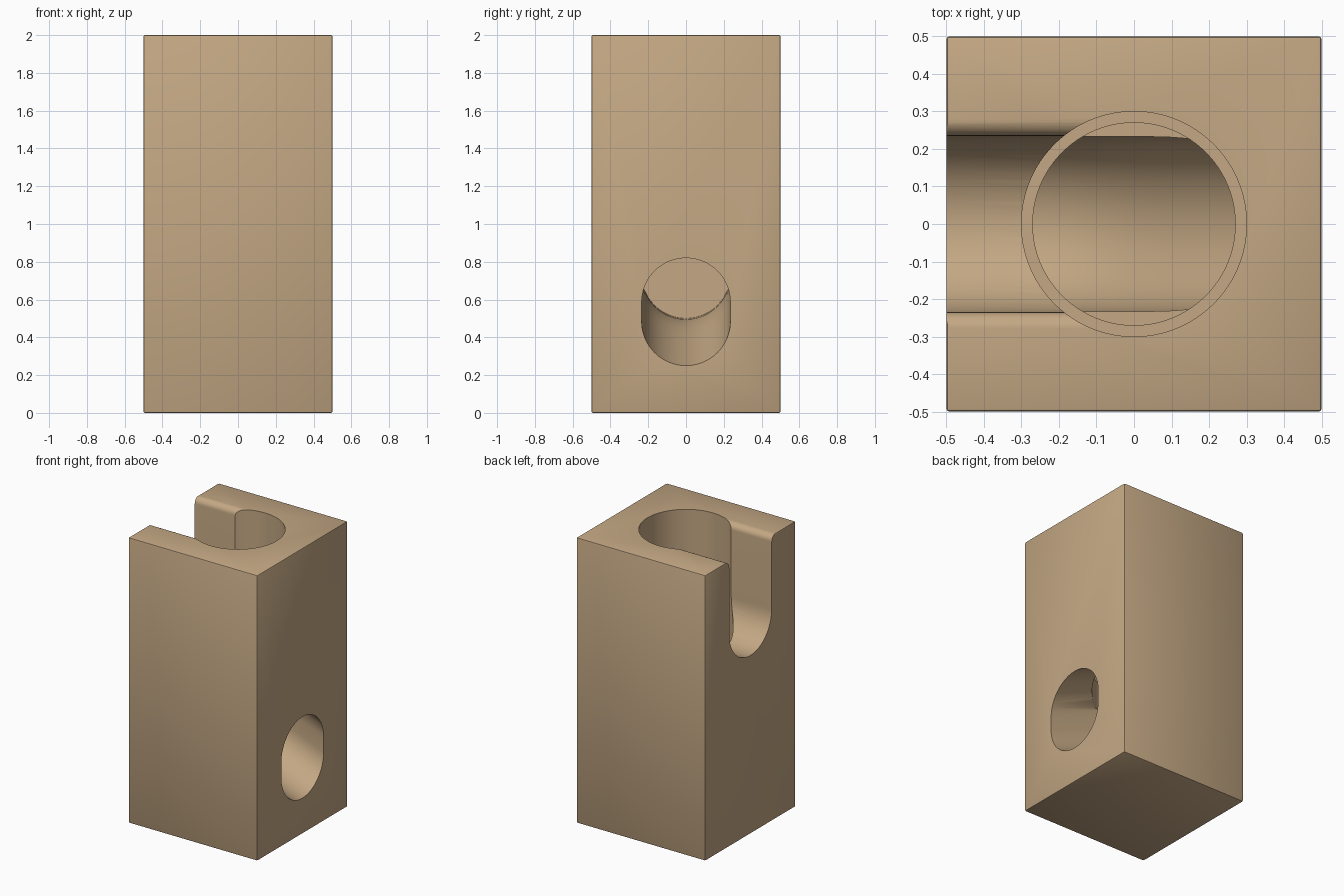
import bpy, bmesh, math

if "Cube" in bpy.data.objects:
    bpy.data.objects.remove(bpy.data.objects["Cube"], do_unlink=True)

R = 0.235      # half width of the ball channels
ARC = 24       # steps in a half circle


def new_object(name, bm):
    bmesh.ops.recalc_face_normals(bm, faces=bm.faces)
    mesh = bpy.data.meshes.new(name)
    bm.to_mesh(mesh)
    bm.free()
    ob = bpy.data.objects.new(name, mesh)
    bpy.context.collection.objects.link(ob)
    return ob


def half_circle(centre, start):
    """Half circle of (y, z) points, counted from the start angle."""
    angles = [start + math.pi * i / ARC for i in range(ARC + 1)]
    return [(R * math.cos(a), centre + R * math.sin(a)) for a in angles]


def loft(name, sections):
    """Join (x, yz outline) sections into a closed solid."""
    bm = bmesh.new()
    rings = [[bm.verts.new((x, y, z)) for y, z in pts] for x, pts in sections]
    for a, b in zip(rings, rings[1:]):
        n = len(a)
        for i in range(n):
            j = (i + 1) % n
            bm.faces.new((a[i], a[j], b[j], b[i]))
    bm.faces.new(rings[0])
    bm.faces.new(rings[-1])
    return new_object(name, bm)


def cylinder(name, radius, z0, z1):
    bm = bmesh.new()
    bmesh.ops.create_cone(bm, cap_ends=True, segments=96, radius1=radius,
                          radius2=radius, depth=z1 - z0)
    bmesh.ops.translate(bm, verts=bm.verts, vec=(0, 0, (z0 + z1) / 2))
    return new_object(name, bm)


# Block with slightly softened edges
bm = bmesh.new()
bmesh.ops.create_cube(bm, size=1)
bmesh.ops.scale(bm, verts=bm.verts, vec=(1, 1, 2))
bmesh.ops.translate(bm, verts=bm.verts, vec=(0, 0, 1))
bmesh.ops.bevel(bm, geom=bm.edges[:], offset=0.008, segments=2,
                profile=0.5, affect='EDGES')
block = new_object("block", bm)

# Stepped vertical shaft
upper_shaft = cylinder("upper_shaft_cutter", 0.30, 1.0, 2.2)
lower_shaft = cylinder("lower_shaft_cutter", 0.27, 0.785, 1.1)

# Open slot at the top, with rounded lips
lip = 0.045
flare = [(R + lip * (1 - math.cos(a)), 2 - lip + lip * math.sin(a))
         for a in [math.pi / 2 * i / 8 for i in range(9)]]
flare.append((R + lip, 2.2))
outline = (half_circle(1.25 + R, math.pi) + flare
           + [(-y, z) for y, z in reversed(flare)])
slot = loft("slot_cutter", [(-0.6, outline), (-0.1, outline)])

# Lower exit tunnel, level at its closed end and then falling to the outlet
sections = []
for x, floor in [(-0.272, 0.5), (-0.18, 0.495), (-0.09, 0.477), (0, 0.45),
                 (0.1, 0.41), (0.5, 0.25), (0.6, 0.21)]:
    top_centre = min(floor + R + 0.1, 0.76)
    sections.append((x, half_circle(floor + R, math.pi)
                     + half_circle(top_centre, 0)))
tunnel = loft("tunnel_cutter", sections)

# Cut the channels and discard the cutters
bpy.context.view_layer.objects.active = block
for cutter in (upper_shaft, lower_shaft, slot, tunnel):
    mod = block.modifiers.new(cutter.name, 'BOOLEAN')
    mod.operation = 'DIFFERENCE'
    mod.solver = 'EXACT'
    mod.object = cutter
    cutter.hide_render = True
    bpy.ops.object.modifier_apply(modifier=mod.name)
    bpy.data.objects.remove(cutter, do_unlink=True)

# Wood colour
wood = bpy.data.materials.new("light_wood")
wood.use_nodes = True
colour = (0.55, 0.39, 0.23, 1)
wood.diffuse_color = colour
wood.node_tree.nodes["Principled BSDF"].inputs["Base Color"].default_value = colour
block.data.materials.clear()
block.data.materials.append(wood)

bpy.ops.object.select_all(action='DESELECT')
block.select_set(True)
bpy.ops.object.shade_smooth_by_angle(angle=math.radians(35))
